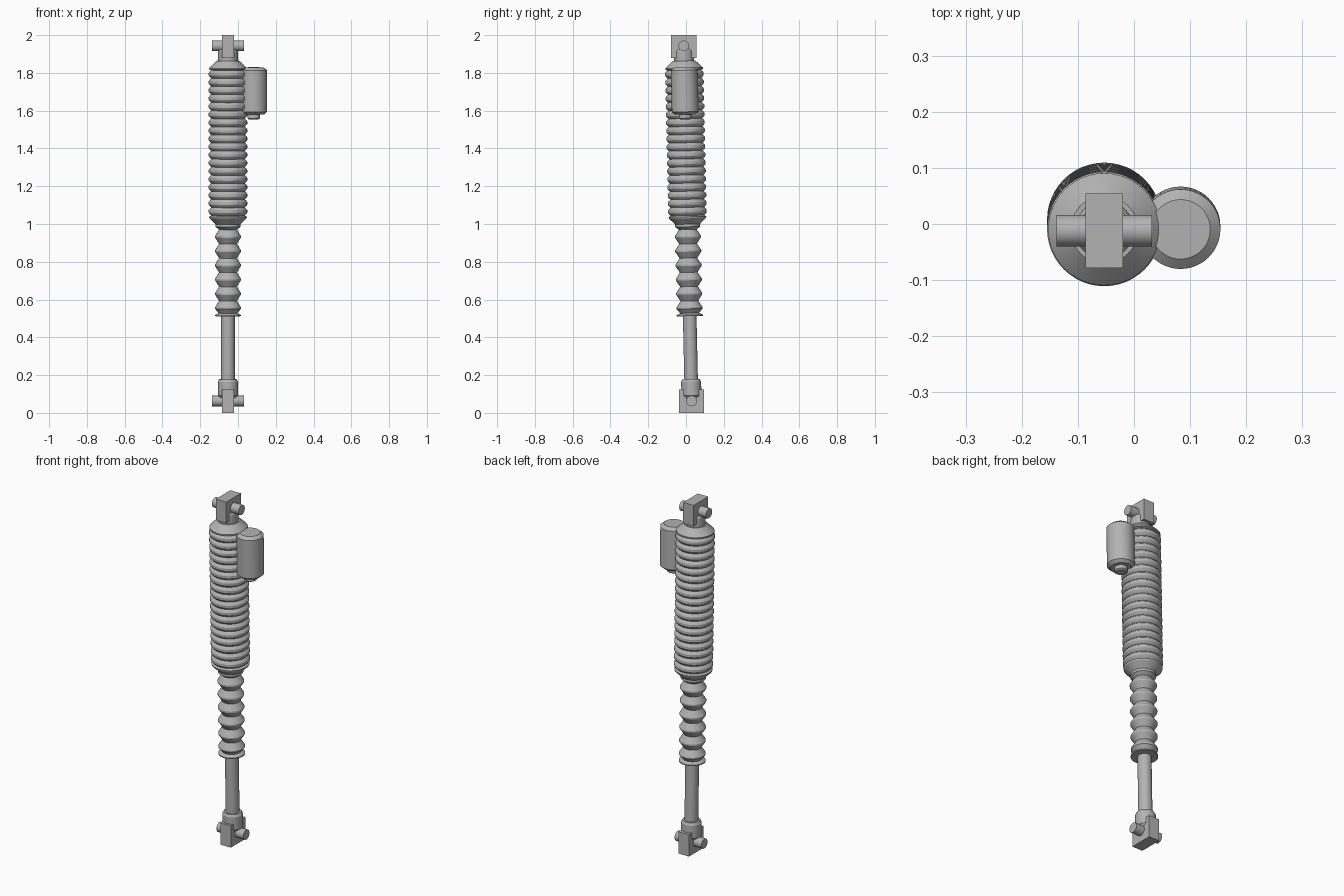
import bpy, bmesh, math
from mathutils import Matrix

old = bpy.data.objects.get("Cube")
if old:
    bpy.data.objects.remove(old, do_unlink=True)

AXIS_X = -0.053
LEAN = 0.022
PIVOT_Z = 1.4

grey = bpy.data.materials.new("plain_grey")
grey.use_nodes = True
grey.diffuse_color = (0.45, 0.45, 0.45, 1)
grey.node_tree.nodes["Principled BSDF"].inputs["Base Color"].default_value = grey.diffuse_color


def finish(name, bm, matrix):
    bmesh.ops.recalc_face_normals(bm, faces=bm.faces)
    mesh = bpy.data.meshes.new(name)
    bm.to_mesh(mesh)
    bm.free()
    mesh.materials.append(grey)
    obj = bpy.data.objects.new(name, mesh)
    bpy.context.collection.objects.link(obj)
    obj.matrix_world = matrix
    bpy.ops.object.select_all(action="DESELECT")
    obj.select_set(True)
    bpy.context.view_layer.objects.active = obj
    bpy.ops.object.shade_smooth_by_angle(angle=math.radians(25))
    return obj


def lathe(name, profile, x=AXIS_X, sides=48):
    """Turn (radius, height) points around the leaning axis, closing both ends."""
    bm = bmesh.new()
    points = [(0, profile[0][1])] + profile + [(0, profile[-1][1])]
    verts = [bm.verts.new((r, 0, z - PIVOT_Z)) for r, z in points]
    edges = [bm.edges.new(pair) for pair in zip(verts, verts[1:])]
    bmesh.ops.spin(bm, geom=verts + edges, cent=(0, 0, 0), axis=(0, 0, 1),
                   angle=math.tau, steps=sides)
    bmesh.ops.remove_doubles(bm, verts=bm.verts, dist=0.0001)
    matrix = Matrix.Translation((x, 0, PIVOT_Z)) @ Matrix.Rotation(LEAN, 4, "X")
    return finish(name, bm, matrix)


def block(name, y, z, height):
    bm = bmesh.new()
    bmesh.ops.create_cube(bm, size=1, matrix=Matrix.Diagonal((0.066, 0.133, height, 1)))
    return finish(name, bm, Matrix.Translation((AXIS_X, y, z)))


def pin(name, y, z):
    bm = bmesh.new()
    bmesh.ops.create_cone(bm, cap_ends=True, segments=32, radius1=0.028,
                          radius2=0.028, depth=0.17)
    return finish(name, bm, Matrix.Translation((AXIS_X, y, z)) @ Matrix.Rotation(math.pi / 2, 4, "Y"))


# Mounting blocks and cross pins at both ends
block("top_mount_block", -0.012, 1.94, 0.12)
block("bottom_mount_block", 0.03, 0.0625, 0.125)
pin("top_pin", -0.012, 1.943)
pin("bottom_pin", 0.03, 0.063)

# Collars and piston rod
lathe("top_collar", [(0.052, 1.83), (0.052, 1.915), (0.046, 1.925)])
lathe("bottom_collar", [(0.044, 0.08), (0.053, 0.092), (0.053, 0.165), (0.046, 0.178)])
lathe("piston_rod", [(0.036, 0.15), (0.036, 0.54)])

# Narrow lower bellows with sharp folds
folds = 6
pitch = 0.0755
lower = [(0.07, 0.512), (0.07, 0.518), (0.05, 0.528)]
for i in range(folds):
    z = 0.555 + i * pitch
    lower += [(0.069, z - 0.004), (0.069, z + 0.004), (0.047, z + pitch / 2)]
lower += [(0.066, 0.985), (0.066, 1.02)]
lathe("lower_bellows", lower)

# Wide upper sleeve with rounded ribs and tapered ends
ribs = 18
start, end = 1.045, 1.815
step = (end - start) / ribs
upper = [(0.062, 0.995), (0.07, 1.003), (0.098, 1.03), (0.1, 1.038)]
for i in range(ribs):
    z = start + i * step
    upper += [(0.089, z), (0.098, z + 0.2 * step), (0.102, z + 0.35 * step),
              (0.102, z + 0.65 * step), (0.098, z + 0.8 * step)]
upper += [(0.089, end), (0.1, end + 0.004), (0.1, 1.826), (0.088, 1.838), (0.06, 1.864)]
lathe("upper_sleeve", upper)

# Side reservoir with chamfered ends and a valve below
RES_X = 0.083
lathe("reservoir", [(0.055, 1.58), (0.071, 1.594), (0.071, 1.814), (0.053, 1.829)], RES_X)
lathe("reservoir_valve", [(0.026, 1.554), (0.034, 1.56), (0.034, 1.585)], RES_X)
